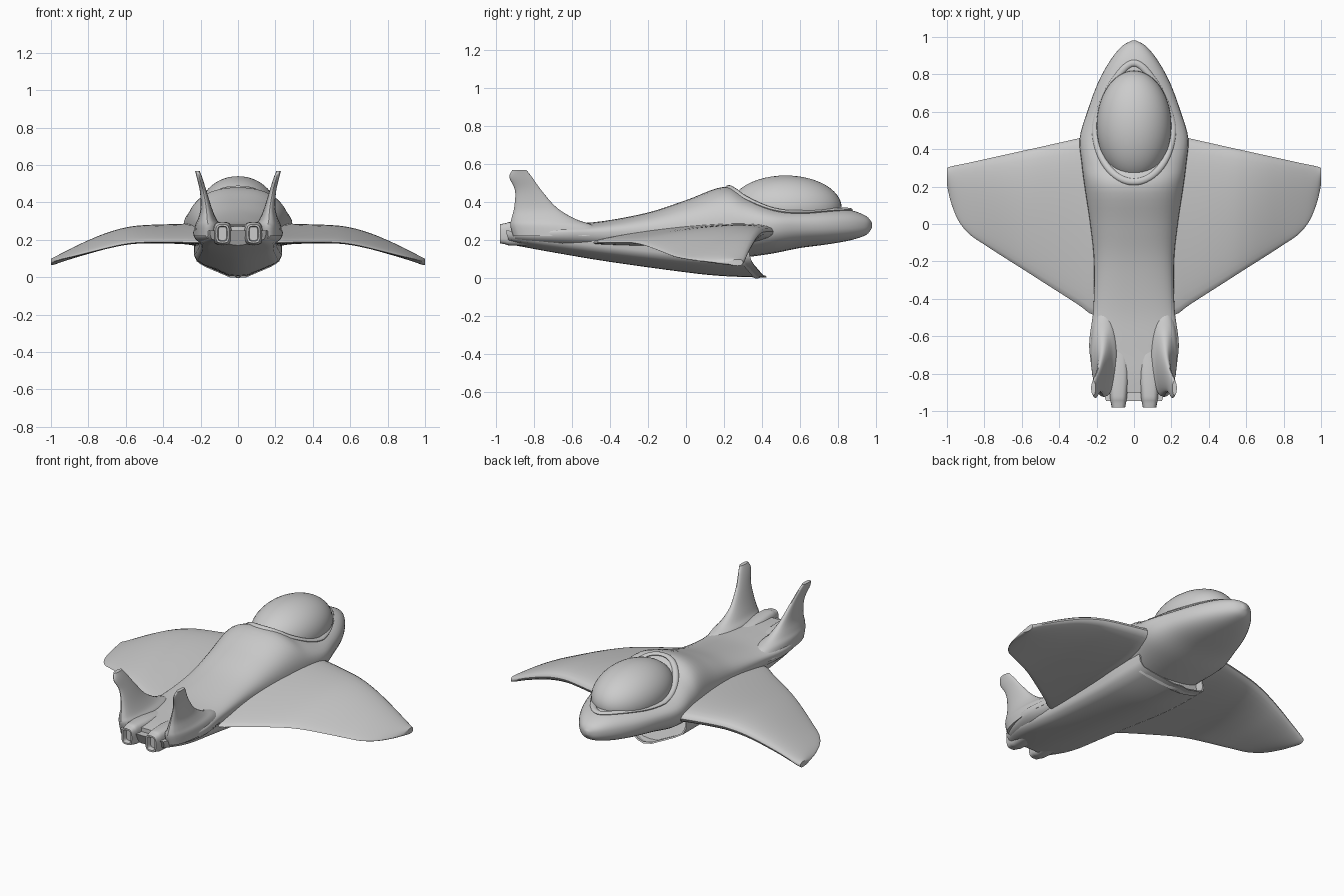
import bpy, bmesh, math
from mathutils import Vector

if "Cube" in bpy.data.objects:
    bpy.data.objects.remove(bpy.data.objects["Cube"])


def spline(rows, n):
    # Catmull-Rom interpolation of parameter rows
    out = []
    for i in range(len(rows) - 1):
        p0, p1 = rows[max(i - 1, 0)], rows[i]
        p2, p3 = rows[i + 1], rows[min(i + 2, len(rows) - 1)]
        for k in range(n):
            t = k / n
            out.append([0.5 * (2 * b + (c - a) * t + (2 * a - 5 * b + 4 * c - d) * t * t
                               + (3 * b - a - 3 * c + d) * t ** 3)
                        for a, b, c, d in zip(p0, p1, p2, p3)])
    out.append(list(rows[-1]))
    return out


def finish(ob, mirror=False, angle=40):
    if mirror:
        ob.modifiers.new("mirror", 'MIRROR')
    bpy.ops.object.select_all(action='DESELECT')
    bpy.context.view_layer.objects.active = ob
    ob.select_set(True)
    bpy.ops.object.shade_smooth_by_angle(angle=math.radians(angle))


def loft(name, rings, mirror=False, hollow=None, angle=40, closed=False):
    # skin closed rings; hollow = (lip, depth) opens the first ring's cap
    bm = bmesh.new()
    vs = [[bm.verts.new(p) for p in r] for r in rings]
    n = len(rings[0])
    for a, b in zip(vs, vs[1:] + vs[:1] if closed else vs[1:]):
        for i in range(n):
            j = (i + 1) % n
            bm.faces.new((a[i], a[j], b[j], b[i]))
    if not closed:
        cap = bm.faces.new(vs[0])
        bm.faces.new(vs[-1])
    bmesh.ops.recalc_face_normals(bm, faces=bm.faces[:])
    if hollow:
        bmesh.ops.inset_region(bm, faces=[cap], thickness=hollow[0])
        bmesh.ops.inset_region(bm, faces=[cap], thickness=0.004, depth=-hollow[1])
    me = bpy.data.meshes.new(name)
    bm.to_mesh(me)
    bm.free()
    ob = bpy.data.objects.new(name, me)
    bpy.context.collection.objects.link(ob)
    finish(ob, mirror, angle)
    return ob


def power(v, e):
    return math.copysign(abs(v) ** e, v)


def angles(n):
    return [2 * math.pi * i / n for i in range(n)]


# fuselage: y, half width, widest z, top z, bottom z
HULL = [(.98, .012, .28, .29, .265), (.95, .065, .28, .325, .228), (.87, .13, .277, .357, .2),
        (.75, .195, .277, .368, .178), (.6, .25, .28, .37, .158), (.46, .29, .28, .382, .13),
        (.32, .28, .28, .435, .11), (.2, .265, .27, .48, .1), (0, .235, .26, .41, .1),
        (-.2, .214, .25, .345, .12), (-.45, .217, .24, .298, .14), (-.65, .24, .24, .285, .15),
        (-.8, .214, .235, .28, .165), (-.9, .175, .235, .272, .18)]
E = 0.85
hull = spline(HULL, 5)


def hull_ring(y, w, zm, top, bot):
    return [(w * power(math.cos(t), E), y,
             zm + (top - zm if math.sin(t) > 0 else zm - bot) * power(math.sin(t), E))
            for t in angles(40)]


loft("fuselage", [hull_ring(*r) for r in hull])


def hull_top(x, y):
    a, b = next((p, q) for p, q in zip(hull, hull[1:]) if p[0] >= y >= q[0])
    f = (a[0] - y) / (a[0] - b[0])
    _, w, zm, top, _ = [p + (q - p) * f for p, q in zip(a, b)]
    c = min(abs(x) / w, 1) ** (1 / E)
    return zm + (top - zm) * math.sqrt(1 - c * c) ** E


# belly with keel and swept intake: y, half width, chine z, keel z, roof z
BELLY = [(.425, .235, .1, .002, .2), (.2, .235, .1, .01, .22), (0, .225, .11, .03, .22),
         (-.4, .205, .15, .085, .22), (-.7, .2, .185, .135, .24), (-.89, .15, .21, .17, .25)]


def belly_ring(y, w, zc, zk, zr):
    half = [(.05, zk + .004), (.18, zk + (zc - zk) * .6), (.222, zk + (zc - zk) * .85),
            (.237, zc + .02), (.235, zr)]
    s = w / .237
    pts = [(0, zk)] + [(x * s, z) for x, z in half] + [(-x * s, z) for x, z in half[::-1]]
    return [(x, y - .2 * (z - zk) - .28 * abs(x), z) for x, z in pts]


loft("belly_intake", [belly_ring(*r) for r in spline(BELLY, 4)], hollow=(.01, .05), angle=50)

# wings: x, leading y, trailing y, leading z, trailing z, thickness
WING = [(.1, .49, -.5, .235, .185, .18), (.22, .475, -.485, .24, .185, .145),
        (.3, .457, -.43, .245, .187, .125), (.5, .412, -.302, .243, .187, .112),
        (.6, .39, -.238, .232, .178, .107), (.7, .368, -.175, .207, .157, .098),
        (.8, .346, -.11, .17, .132, .085), (.88, .328, -.055, .136, .112, .07),
        (.94, .316, .02, .108, .098, .058), (.98, .307, .12, .089, .087, .05),
        (1, .3, .21, .082, .08, .042)]


def wing_ring(x, le, te, zl, zt, th):
    ring = []
    for t in angles(32):
        c = (1 + math.cos(t)) / 2
        ring.append((x, te + (le - te) * c,
                     zt + (zl - zt) * c ** .7 + th / 2 * power(math.sin(t), .85) * (.35 + .75 * c)))
    return ring


loft("wings", [wing_ring(*r) for r in spline(WING, 4)], mirror=True)

# tail fins: z, x, rear y, front y, thickness
FIN = [(.22, .16, -.91, -.4, .15), (.275, .16, -.925, -.48, .14), (.31, .165, -.92, -.58, .1),
       (.37, .17, -.905, -.68, .06), (.46, .186, -.9, -.76, .036), (.53, .205, -.93, -.81, .03),
       (.568, .217, -.915, -.84, .024)]


def fin_ring(z, x, y0, y1, th):
    return [(x + th / 2 * power(math.sin(t), .9),
             (y0 + y1) / 2 + (y1 - y0) / 2 * math.cos(t), z) for t in angles(24)]


loft("tail_fins", [fin_ring(*r) for r in spline(FIN, 4)], mirror=True)

# engine nozzles: y, half width, half height
NOZZLE = [(-.98, .036, .05), (-.95, .042, .056), (-.92, .046, .062), (-.8, .055, .06), (-.65, .045, .045)]
loft("engine_nozzles", [[(.083 + w * power(math.cos(t), .6), y, .233 + h * power(math.sin(t), .6))
                         for t in angles(24)] for y, w, h in spline(NOZZLE, 3)],
     mirror=True, hollow=(.01, .03))

# bubble canopy
bpy.ops.mesh.primitive_uv_sphere_add(segments=48, ring_count=24, location=(0, .525, .37))
canopy = bpy.context.object
canopy.name = "canopy"
canopy.scale = (.2, .295, .17)
finish(canopy)

# cockpit rim following the hull surface, slightly pointed at the nose
rim = []
for t in angles(64):
    x, c = .208 * math.sin(t), math.cos(t)
    y = .52 + (.31 * c + .03 * c ** 8 if c > 0 else .295 * c)
    if c > 0:
        x *= 1 - .25 * c
    rim.append((x, y, hull_top(x, y)))
rings = []
for i, p in enumerate(rim):
    d = (Vector(rim[(i + 1) % 64]) - Vector(rim[i - 1])).normalized()
    side = d.cross(Vector((0, 0, 1))).normalized()
    up = side.cross(d)
    rings.append([Vector(p) + side * .018 * math.cos(a) + up * .011 * math.sin(a) for a in angles(10)])
loft("cockpit_rim", rings, closed=True)
